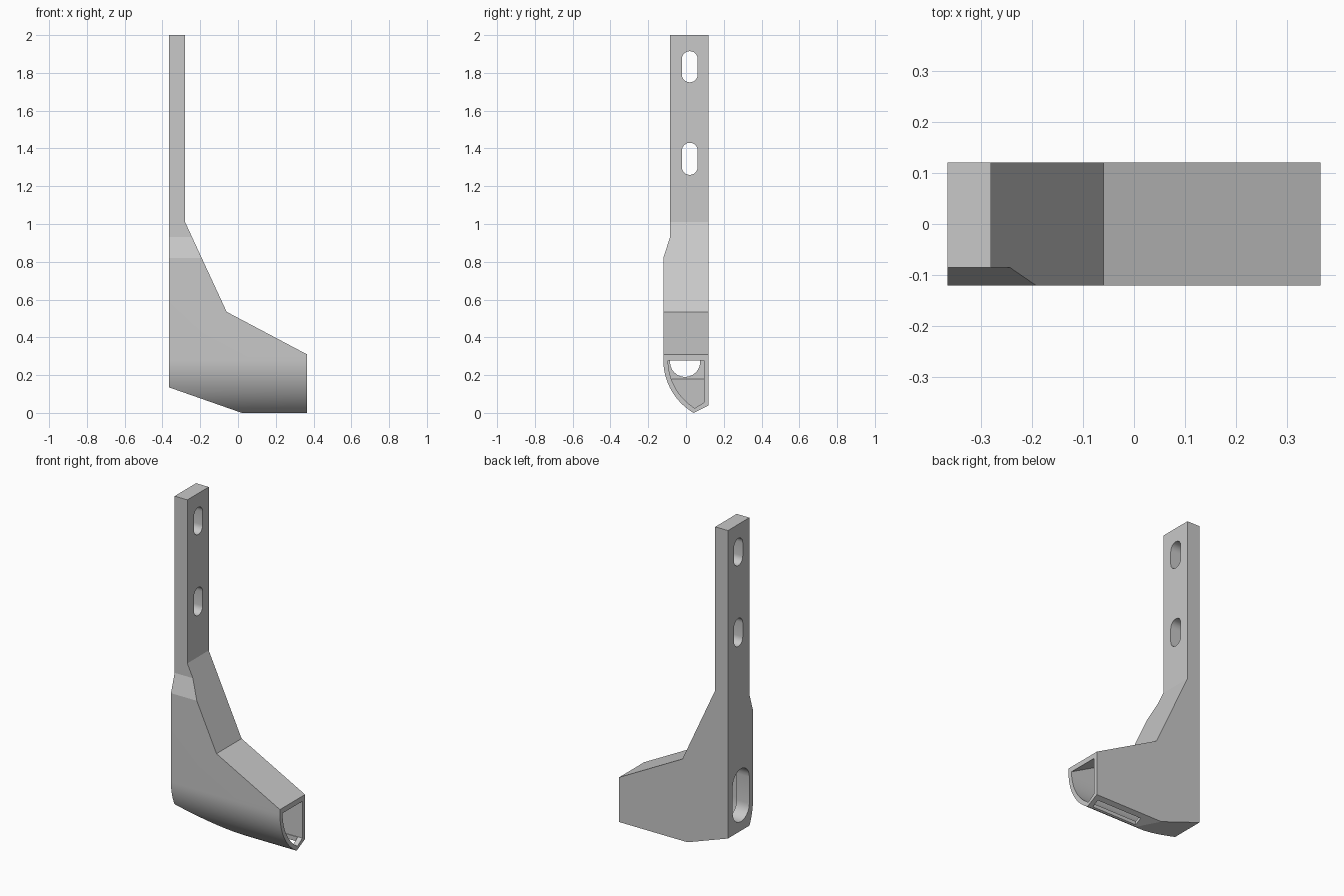
import bpy, bmesh, math
from mathutils import Vector

cube = bpy.data.objects.get("Cube")
if cube:
    bpy.data.objects.remove(cube, do_unlink=True)

grey = bpy.data.materials.new("light_grey")
grey.use_nodes = True
GREY = (0.58, 0.58, 0.58, 1)
grey.diffuse_color = GREY
grey.node_tree.nodes["Principled BSDF"].inputs["Base Color"].default_value = GREY


def prism(name, points, axis, start, end):
    """Extrude a closed profile; axis 'x' takes (y, z) points, 'y' takes (x, z)."""
    def place(p, d):
        return (d, p[0], p[1]) if axis == "x" else (p[0], d, p[1])
    bm = bmesh.new()
    face = bm.faces.new([bm.verts.new(place(p, start)) for p in points])
    geom = bmesh.ops.extrude_face_region(bm, geom=[face])["geom"]
    shift = Vector((end - start, 0, 0) if axis == "x" else (0, end - start, 0))
    bmesh.ops.translate(bm, vec=shift,
                        verts=[g for g in geom if isinstance(g, bmesh.types.BMVert)])
    bmesh.ops.recalc_face_normals(bm, faces=bm.faces)
    mesh = bpy.data.meshes.new(name)
    bm.to_mesh(mesh)
    bm.free()
    mesh.materials.append(grey)
    obj = bpy.data.objects.new(name, mesh)
    bpy.context.collection.objects.link(obj)
    return obj


def combine(target, cutter, operation):
    """Apply a boolean and remove the helper."""
    cutter.hide_render = True
    mod = target.modifiers.new(operation, "BOOLEAN")
    mod.operation, mod.object, mod.solver = operation, cutter, "EXACT"
    bpy.context.view_layer.objects.active = target
    bpy.ops.object.modifier_apply(modifier=mod.name)
    bpy.data.objects.remove(cutter, do_unlink=True)


def belly(radius, bottom, steps=18):
    """Curved lower front, from its vertical tangent down to the keel."""
    cy, cz = 0.205, 0.28
    sweep = math.asin((cz - bottom) / radius)
    return [(cy - radius * math.cos(sweep * i / steps),
             cz - radius * math.sin(sweep * i / steps)) for i in range(steps + 1)]


def obround(y, low, high, radius, steps=12):
    """Upright slot outline with round ends."""
    pts = []
    for centre, first in ((high - radius, 0), (low + radius, math.pi)):
        for i in range(steps + 1):
            a = first + math.pi * i / steps
            pts.append((y + radius * math.cos(a), centre + radius * math.sin(a)))
    return pts


# Bracket: side profile crossed with the end profile
bracket = prism("bracket", [(-0.365, 2), (-0.28, 2), (-0.28, 1.01), (-0.06, 0.535),
                            (0.365, 0.31), (0.365, -0.1), (0.36, -0.1), (0.36, 0),
                            (0.02, 0), (-0.365, 0.135)][:5]
                + [(0.365, 0), (0.02, 0), (-0.365, 0.135)], "y", -0.2, 0.2)
ends = [(0.12, 0.04), (0.12, 2.1), (-0.085, 2.1), (-0.085, 0.93), (-0.12, 0.82)]
combine(bracket, prism("end_profile", ends + belly(0.325, 0), "x", -0.5, 0.5), "INTERSECT")

# Hollow inside, open at the outer end
cavity = prism("cavity", [(-0.28, 0.18), (0.03, 0.025), (0.4, 0.025),
                          (0.4, 0.26), (-0.28, 0.62)], "y", -0.2, 0.2)
inner = [(0.095, 0.055), (0.095, 0.8), (-0.095, 0.8)]
combine(cavity, prism("cavity_profile", inner + belly(0.3, 0.025), "x", -0.5, 0.5), "INTERSECT")
combine(bracket, cavity, "DIFFERENCE")

# Mounting slots in the strap and the large hole into the hollow
for y, low, high, radius in ((0.02, 1.75, 1.915, 0.042), (0.02, 1.26, 1.43, 0.042),
                             (-0.005, 0.19, 0.51, 0.08)):
    combine(bracket, prism("slot", obround(y, low, high, radius), "x", -0.45, -0.24),
            "DIFFERENCE")

# Drain slot along the slanted underside
combine(bracket, prism("drain", [(0.03, -0.1), (0.335, -0.1), (0.335, 0.1), (0.03, 0.1)],
                       "y", 0.05, 0.093), "DIFFERENCE")

# Smooth the curved belly and slot ends, keep the other edges crisp
bpy.ops.object.select_all(action="DESELECT")
bracket.select_set(True)
bpy.context.view_layer.objects.active = bracket
bpy.ops.object.shade_smooth_by_angle(angle=math.radians(16))
